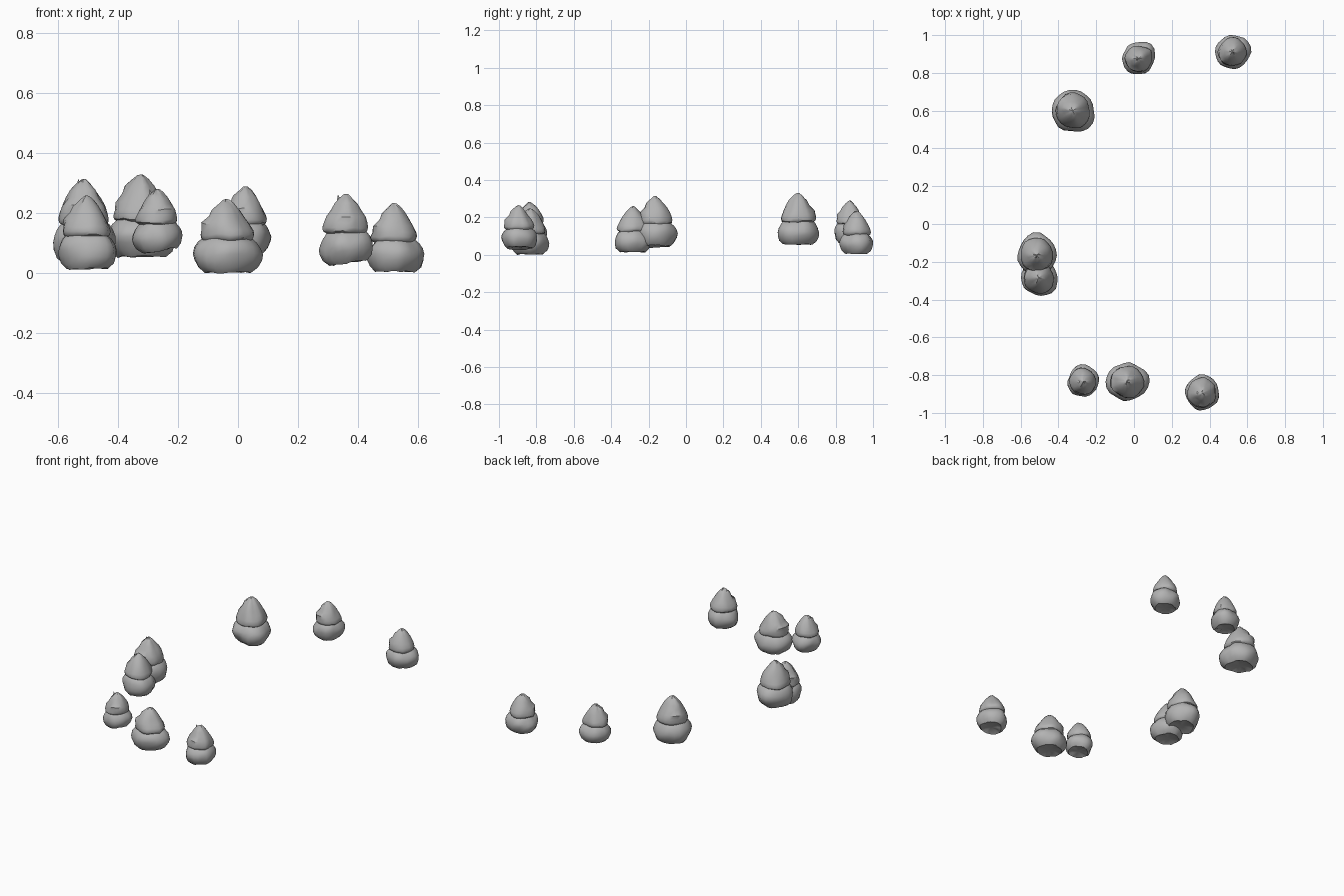
import bpy, bmesh, math
from mathutils import Vector, Matrix, noise

cube = bpy.data.objects.get("Cube")
if cube:
    bpy.data.objects.remove(cube)

stone = bpy.data.materials.new("stone_grey")
stone.use_nodes = True
GREY = (0.45, 0.45, 0.45, 1)
stone.diffuse_color = GREY
stone.node_tree.nodes["Principled BSDF"].inputs["Base Color"].default_value = GREY

SEGMENTS = 22
# Profiles as (radius, height) fractions
BASE = [(.45, .03), (.7, 0), (.88, .07), (.97, .17), (1, .25), (.95, .33),
        (.85, .4), (.7, .46), (.45, .5)]
CAP = [(.45, .41), (.68, .42), (.81, .46), (.84, .51), (.8, .58), (.7, .67),
       (.57, .76), (.42, .85), (.25, .93), (.1, .98)]


def add_lump(bm, profile, radius, height, spike, spur, ledge, seed):
    """Stack uneven rings, with a spur on one side and ledges on the other."""
    rings = []
    for i, (r, h) in enumerate(profile):
        ring = []
        for k in range(SEGMENTS):
            a = math.tau * k / SEGMENTS
            toward = math.cos(a - spike)
            d = Vector((math.cos(a), math.sin(a), h * 2))
            lump = 1 + .13 * noise.noise(d * 1.6 + Vector((seed, 0, 0)))
            lump += spur * max(0, toward) ** 6
            if i % 2 and h > .55:
                lump += ledge * max(0, -toward)
            drop = .03 * noise.noise(d * 2 + Vector((0, seed, 0)))
            ring.append(bm.verts.new((r * lump * radius * math.cos(a),
                                      r * lump * radius * math.sin(a),
                                      (h + drop) * height)))
        rings.append(ring)
    for low, high in zip(rings, rings[1:]):
        for k in range(SEGMENTS):
            n = (k + 1) % SEGMENTS
            bm.faces.new((low[k], low[n], high[n], high[k]))
    # Close the bottom and the peak
    for ring, z, flip in ((rings[0], profile[0][1], True), (rings[-1], 1, False)):
        tip = bm.verts.new((0, 0, z * height))
        for k in range(SEGMENTS):
            pair = (ring[k], ring[(k + 1) % SEGMENTS])
            bm.faces.new((tip, *(reversed(pair) if flip else pair)))


def stacked_rock(name, x, y, z, radius, height, spike, tilt, seed):
    bm = bmesh.new()
    a = math.radians(spike)
    add_lump(bm, BASE, radius, height, a, .16, 0, seed)
    # Lean the lower boulder sideways
    axis = Vector((math.cos(a), math.sin(a), 0))
    bmesh.ops.rotate(bm, verts=bm.verts, cent=(0, 0, height / 4),
                     matrix=Matrix.Rotation(math.radians(tilt), 3, axis))
    add_lump(bm, CAP, radius, height, a, .06, .16, seed + 5)
    mesh = bpy.data.meshes.new(name)
    bm.to_mesh(mesh)
    bm.free()
    mesh.materials.append(stone)
    obj = bpy.data.objects.new(name, mesh)
    obj.location = (x, y, z)
    bpy.context.collection.objects.link(obj)
    bpy.ops.object.select_all(action='DESELECT')
    obj.select_set(True)
    bpy.context.view_layer.objects.active = obj
    bpy.ops.object.shade_smooth_by_angle(angle=math.radians(40))


# name, x, y, z, radius, height, spur direction, lean
ROCKS = [
    ("back_middle_rock", .025, .875, .065, .085, .225, 45, 0),
    ("back_left_rock", .52, .91, .005, .088, .23, 25, 0),
    ("back_right_rock", -.325, .6, .055, .108, .275, -45, 0),
    ("right_tall_rock", -.515, -.165, .045, .104, .27, 90, -5),
    ("right_short_rock", -.505, -.285, .015, .096, .245, -45, 0),
    ("front_small_rock", -.27, -.835, .075, .083, .207, 90, -9),
    ("front_wide_rock", -.04, -.835, .003, .104, .245, 0, 0),
    ("front_left_rock", .36, -.895, .035, .09, .23, 90, -9),
]
for i, rock in enumerate(ROCKS):
    stacked_rock(*rock, seed=i * 3.7)
